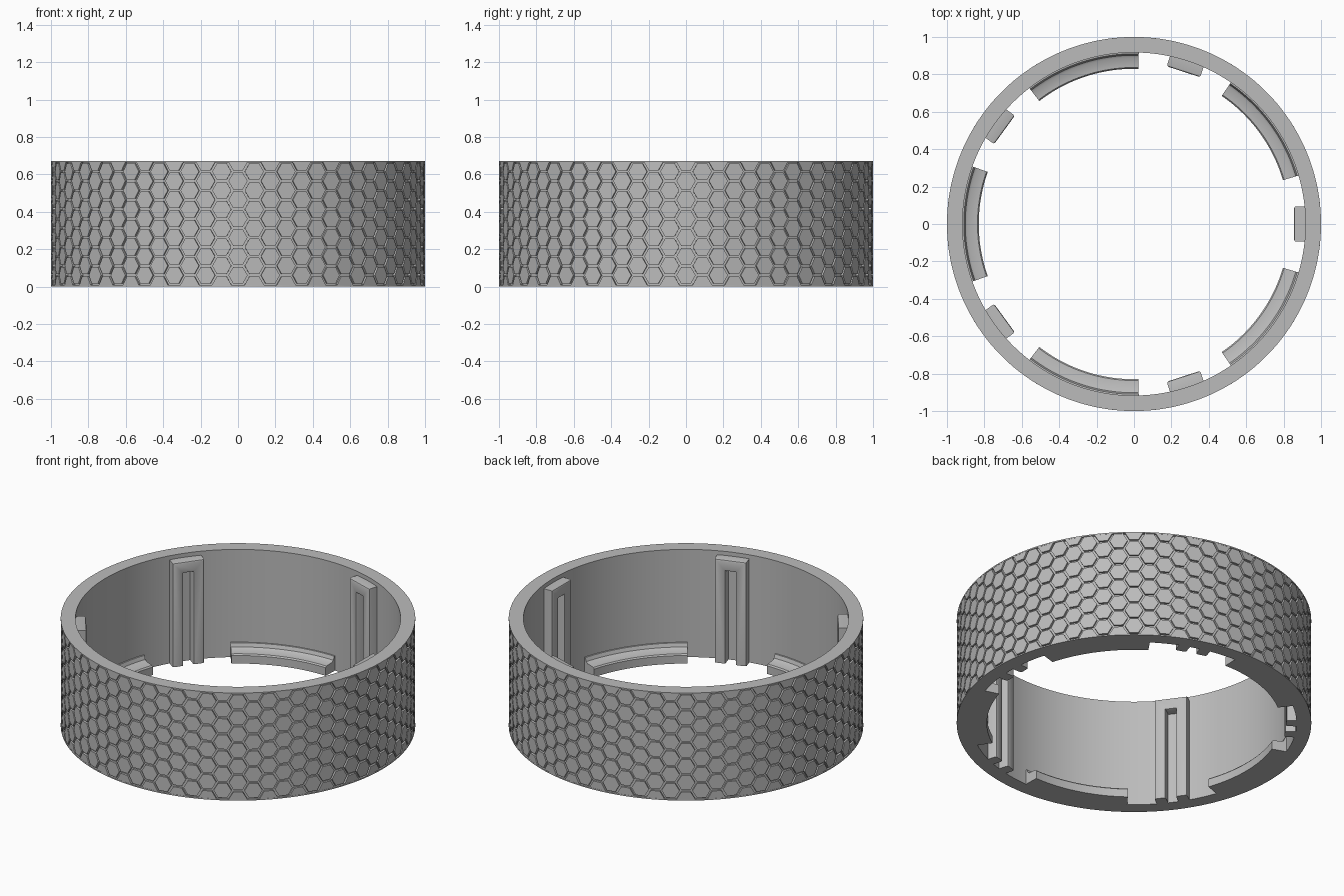
import bpy, bmesh, math
from math import cos, sin, radians, pi, sqrt

cube = bpy.data.objects.get("Cube")
if cube:
    bpy.data.objects.remove(cube, do_unlink=True)

HEIGHT, OUTER, INNER = 0.67, 1.0, 0.917
GROOVE = 0.987          # radius at the bottom of the grooves
LIP = 0.008             # plain band at both edges

grey = bpy.data.materials.new("plain grey")
grey.use_nodes = True
grey.diffuse_color = (0.5, 0.5, 0.5, 1)
grey.node_tree.nodes["Principled BSDF"].inputs["Base Color"].default_value = (0.5, 0.5, 0.5, 1)


def polar(r, a, z):
    return (r * cos(a), r * sin(a), z)


def finish(name, bm, smooth=True):
    bmesh.ops.recalc_face_normals(bm, faces=bm.faces)
    mesh = bpy.data.meshes.new(name)
    bm.to_mesh(mesh)
    bm.free()
    ob = bpy.data.objects.new(name, mesh)
    bpy.context.collection.objects.link(ob)
    mesh.materials.append(grey)
    if smooth:
        bpy.ops.object.select_all(action="DESELECT")
        ob.select_set(True)
        bpy.context.view_layer.objects.active = ob
        bpy.ops.object.shade_smooth_by_angle(angle=radians(30))
    return ob


def sweep(bm, profile, start, end, steps):
    """Sweep an (r, z) profile around z; a full turn is closed, an arc is capped."""
    full = abs(end - start) > 2 * pi - 0.001
    rings = [[bm.verts.new(polar(r, start + (end - start) * i / steps, z)) for r, z in profile]
             for i in range(steps if full else steps + 1)]
    n = len(profile)
    for i in range(steps):
        a, b = rings[i], rings[(i + 1) % len(rings)]
        for j in range(n):
            k = (j + 1) % n
            bm.faces.new((a[j], a[k], b[k], b[j]))
    if not full:
        bm.faces.new(rings[0])
        bm.faces.new(rings[-1])


# Ring body with a plain lip at the top and bottom
bm = bmesh.new()
sweep(bm, [(INNER, 0), (OUTER, 0), (OUTER, LIP), (GROOVE, LIP), (GROOVE, HEIGHT - LIP),
           (OUTER, HEIGHT - LIP), (OUTER, HEIGHT), (INNER, HEIGHT)], 0, 2 * pi, 180)
finish("ring_body", bm)

# Raised hexagon grip, trimmed at the lips
COLUMNS = 72
side = 2 * pi / COLUMNS / 1.5
pitch = side * sqrt(3)
hex_r = side - 0.007
half_h = hex_r * sqrt(3) / 2


def add_hexagon(bm, angle, zc):
    lo = max(-half_h, LIP - zc)
    hi = min(half_h, HEIGHT - LIP - zc)
    if hi - lo < 0.008:
        return
    levels = [lo, 0, hi] if lo < 0 < hi else [lo, hi]
    outline = [(hex_r - abs(z) / sqrt(3), z) for z in levels]
    outline += [(-u, z) for u, z in reversed(outline)]
    outer = [bm.verts.new(polar(OUTER, angle + u, zc + z)) for u, z in outline]
    inner = [bm.verts.new(polar(GROOVE - 0.004, angle + u, zc + z)) for u, z in outline]
    bm.faces.new(outer)
    bm.faces.new(inner[::-1])
    for i in range(len(outer)):
        j = (i + 1) % len(outer)
        bm.faces.new((outer[i], inner[i], inner[j], outer[j]))


bm = bmesh.new()
for col in range(COLUMNS):
    top = 0.665 - (col % 2) * pitch / 2
    for row in range(8):
        add_hexagon(bm, 2 * pi * col / COLUMNS, top - row * pitch)
finish("hexagon_grip", bm, smooth=False)

# Five curved ledges along the bottom of the inner wall
ledge = [(0.93, 0), (0.83, 0), (0.83, 0.05), (0.837, 0.058), (0.89, 0.062),
         (0.902, 0.07), (0.91, 0.092), (0.93, 0.095)]
for i in range(5):
    bm = bmesh.new()
    mid, half = radians(36 + 72 * i), radians(19.6)
    sweep(bm, ledge, mid - half, mid + half, 20)
    finish(f"bottom_ledge_{i + 1}", bm)

# Five upright slotted guides between the ledges
W, SLOT, TOP, SLOT_TOP = 0.094, 0.03, 0.645, 0.575
guide = [(-W, 0), (-SLOT, 0), (-SLOT, SLOT_TOP), (SLOT, SLOT_TOP),
         (SLOT, 0), (W, 0), (W, TOP), (-W, TOP)]
for i in range(5):
    bm = bmesh.new()
    front = bm.faces.new([bm.verts.new((0.856, y, z)) for y, z in guide])
    edges = [e for e in front.edges if max(v.co.z for v in e.verts) > 0]
    out = bmesh.ops.extrude_face_region(bm, geom=[front], use_keep_orig=True)
    for v in (g for g in out["geom"] if isinstance(g, bmesh.types.BMVert)):
        v.co.x = 0.93
    bmesh.ops.bevel(bm, geom=edges, offset=0.01, segments=2, affect="EDGES", profile=0.5)
    ob = finish(f"slotted_guide_{i + 1}", bm)
    ob.rotation_euler.z = radians(72 * i)
